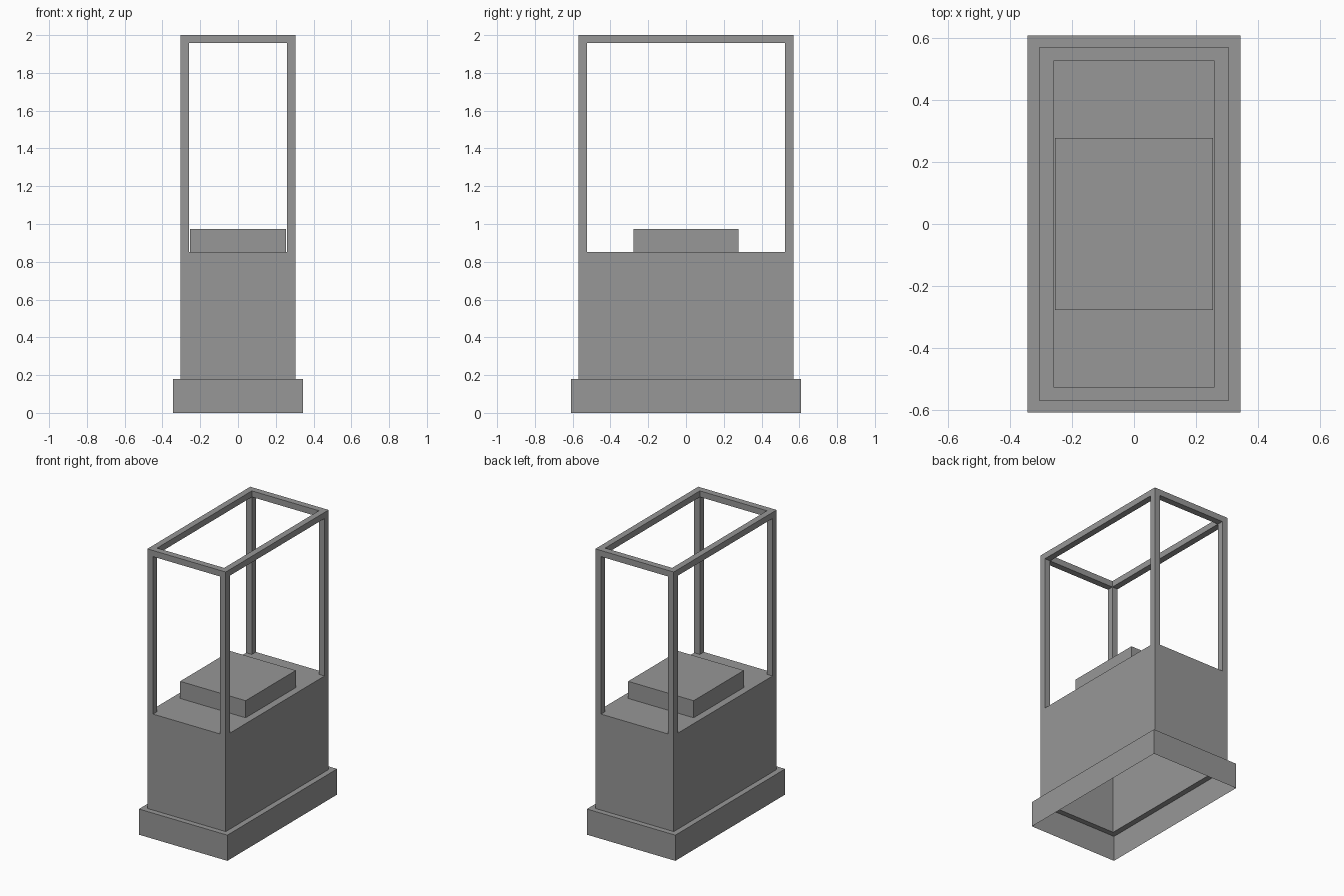
import bpy
import bmesh

if "Cube" in bpy.data.objects:
    bpy.data.objects.remove(bpy.data.objects["Cube"])

BASE = (0.343, 0.608)    # half sizes of the plinth
BODY = (0.304, 0.57)     # half sizes of the cabinet and frame
INNER = (0.26, 0.525)    # half sizes of the frame opening
STEP, DECK, RAIL, TOP = 0.18, 0.853, 1.957, 2.0

dark_grey = bpy.data.materials.new("dark_grey")
dark_grey.diffuse_color = (0.31, 0.31, 0.31, 1)
dark_grey.use_nodes = True
dark_grey.node_tree.nodes["Principled BSDF"].inputs["Base Color"].default_value = dark_grey.diffuse_color


def finish(name, bm):
    bmesh.ops.recalc_face_normals(bm, faces=bm.faces)
    mesh = bpy.data.meshes.new(name)
    bm.to_mesh(mesh)
    bm.free()
    mesh.materials.append(dark_grey)
    obj = bpy.data.objects.new(name, mesh)
    bpy.context.collection.objects.link(obj)
    return obj


def stepped_shell(name, levels):
    """Rectangles stacked into a shell, open below and capped on top."""
    bm = bmesh.new()
    prev = None
    for (hx, hy), z in levels:
        loop = [bm.verts.new((sx * hx, sy * hy, z))
                for sx, sy in ((-1, -1), (1, -1), (1, 1), (-1, 1))]
        if prev:
            for i in range(4):
                j = (i + 1) % 4
                bm.faces.new((prev[i], prev[j], loop[j], loop[i]))
        prev = loop
    bm.faces.new(prev)
    return finish(name, bm)


def bar(name, lo, hi, open_ends):
    """Box between two corners, leaving out the faces hidden in a joint."""
    bm = bmesh.new()
    bmesh.ops.create_cube(bm, size=1)
    bm.normal_update()
    hidden = [f for f in bm.faces
              if any(f.normal[a] * s > 0.9 for a, s in open_ends)]
    bmesh.ops.delete(bm, geom=hidden, context='FACES')
    for v in bm.verts:
        for a in range(3):
            v.co[a] = lo[a] if v.co[a] < 0 else hi[a]
    return finish(name, bm)


# Hollow plinth and cabinet, one continuous skin
stepped_shell("cabinet", [(BASE, 0), (BASE, STEP), (BODY, STEP), (BODY, DECK)])

# Raised block on the deck
stepped_shell("deck_block", [((0.254, 0.278), DECK), ((0.254, 0.278), 0.973)])

# Corner posts
for sx, side in ((-1, "left"), (1, "right")):
    xs = sorted((sx * INNER[0], sx * BODY[0]))
    for sy, end in ((-1, "front"), (1, "back")):
        ys = sorted((sy * INNER[1], sy * BODY[1]))
        bar(f"{end}_{side}_post", (xs[0], ys[0], DECK), (xs[1], ys[1], TOP),
            [(2, -1)])
    # Long top rail on this side
    bar(f"{side}_top_rail", (xs[0], -INNER[1], RAIL), (xs[1], INNER[1], TOP),
        [(1, -1), (1, 1)])

# Short top rails
for sy, end in ((-1, "front"), (1, "back")):
    ys = sorted((sy * INNER[1], sy * BODY[1]))
    bar(f"{end}_top_rail", (-INNER[0], ys[0], RAIL), (INNER[0], ys[1], TOP),
        [(0, -1), (0, 1)])
